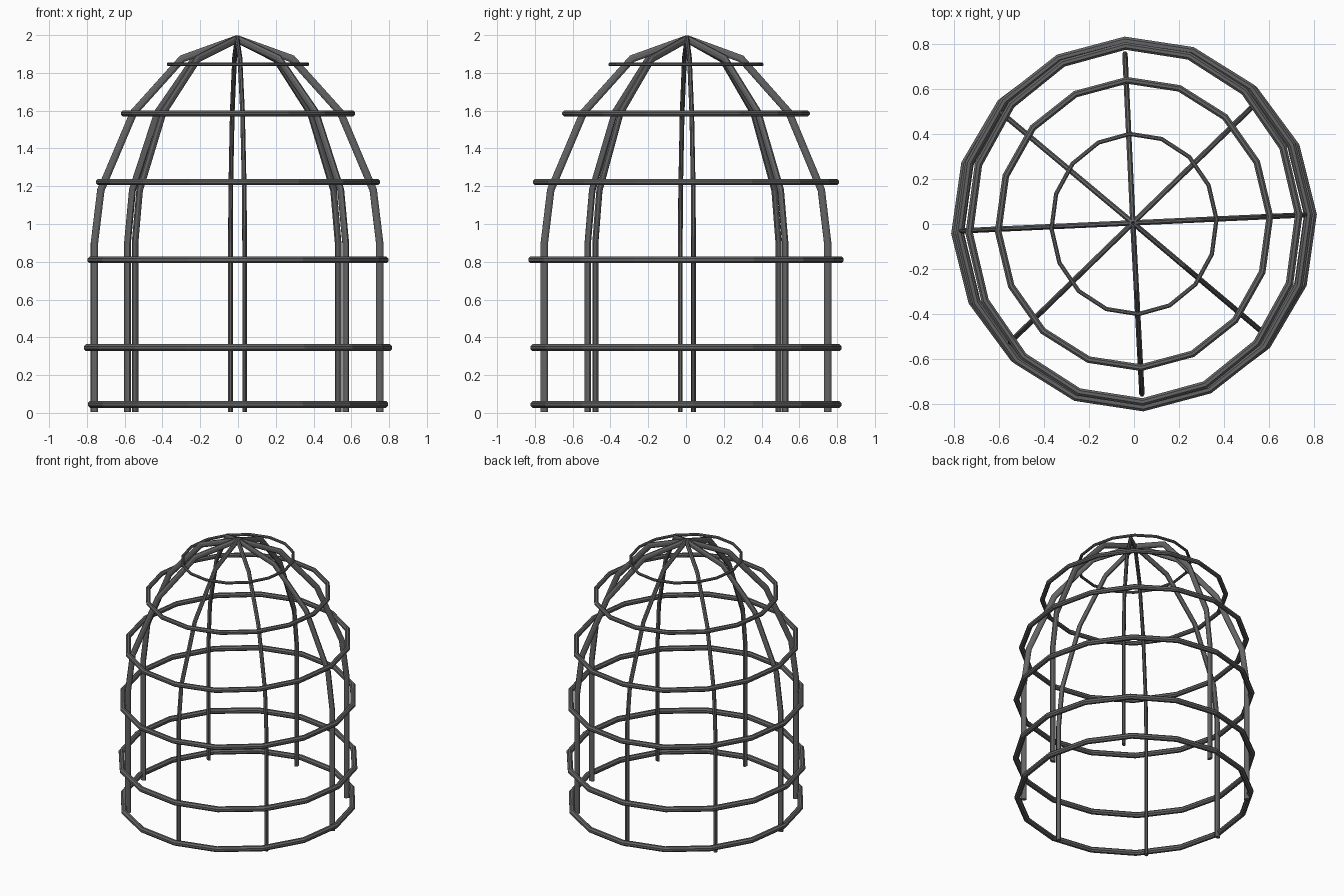
import bpy, bmesh, math
from mathutils import Vector

cube = bpy.data.objects.get("Cube")
if cube:
    bpy.data.objects.remove(cube, do_unlink=True)

iron = bpy.data.materials.new("dark grey iron")
iron.use_nodes = True
colour = (0.13, 0.13, 0.13, 1)
iron.diffuse_color = colour
bsdf = next(n for n in iron.node_tree.nodes if n.type == 'BSDF_PRINCIPLED')
bsdf.inputs["Base Color"].default_value = colour

SIDES = 8


def sweep(name, path, side_axes, half_side, half_normal, closed):
    """Sweep an elliptical section along a path with mitred joints."""
    bm = bmesh.new()
    n = len(path)
    loops = []
    for i, p in enumerate(path):
        before = path[i - 1] if closed or i > 0 else p
        after = path[(i + 1) % n] if closed or i < n - 1 else p
        a, b = (p - before).normalized(), (after - p).normalized()
        tangent = (a + b).normalized()
        mitre = 1 / max(0.5, tangent.dot(b if b.length else a))
        side = side_axes[i]
        normal = tangent.cross(side).normalized()
        loop = []
        for k in range(SIDES):
            t = 2 * math.pi * (k + 0.5) / SIDES
            loop.append(bm.verts.new(p + side * half_side * math.cos(t)
                                     + normal * half_normal * mitre * math.sin(t)))
        loops.append(loop)
    for i in range(n if closed else n - 1):
        u, v = loops[i], loops[(i + 1) % n]
        for k in range(SIDES):
            j = (k + 1) % SIDES
            bm.faces.new((u[k], u[j], v[j], v[k]))
    if not closed:
        bm.faces.new(loops[0])
        bm.faces.new(loops[-1])
    bmesh.ops.recalc_face_normals(bm, faces=bm.faces)
    mesh = bpy.data.meshes.new(name)
    bm.to_mesh(mesh)
    bm.free()
    mesh.materials.append(iron)
    obj = bpy.data.objects.new(name, mesh)
    bpy.context.collection.objects.link(obj)
    return obj


# Upright bars bending in to the apex: (share of foot radius, height)
profile = [(1, 0.005), (1, 0.9), (0.955, 1.18), (0.725, 1.59), (0.385, 1.875), (0, 1.98)]
feet = [(0.75, 0.04), (0.53, 0.525), (-0.04, 0.75), (-0.585, 0.49),
        (-0.76, -0.03), (-0.545, -0.52), (0.035, -0.75), (0.57, -0.48)]
apex = Vector((-0.005, 0.005, 0))
for i, (x, y) in enumerate(feet):
    foot = Vector((x, y, 0)) - apex
    across = Vector((-foot.y, foot.x, 0)).normalized()
    path = [apex + foot * s + Vector((0, 0, z)) for s, z in profile]
    sweep(f"upright_bar_{i + 1}", path, [across] * len(path), 0.013, 0.021, False)

# Hoops: height, outer x radius, outer y radius, half thickness
hoops = [(0.045, 0.797, 0.825, 0.02), (0.345, 0.817, 0.825, 0.02),
         (0.81, 0.798, 0.837, 0.019), (1.222, 0.753, 0.812, 0.018),
         (1.585, 0.622, 0.657, 0.016), (1.845, 0.378, 0.412, 0.01)]
up = Vector((0, 0, 1))
for i, (z, rx, ry, half) in enumerate(hoops):
    path = []
    for k in range(16):
        t = 2 * math.pi * k / 16 + math.radians(3)
        path.append(Vector(((rx - half) * math.cos(t), (ry - half) * math.sin(t), z)))
    sweep(f"hoop_{i + 1}", path, [up] * 16, half, half, True)
